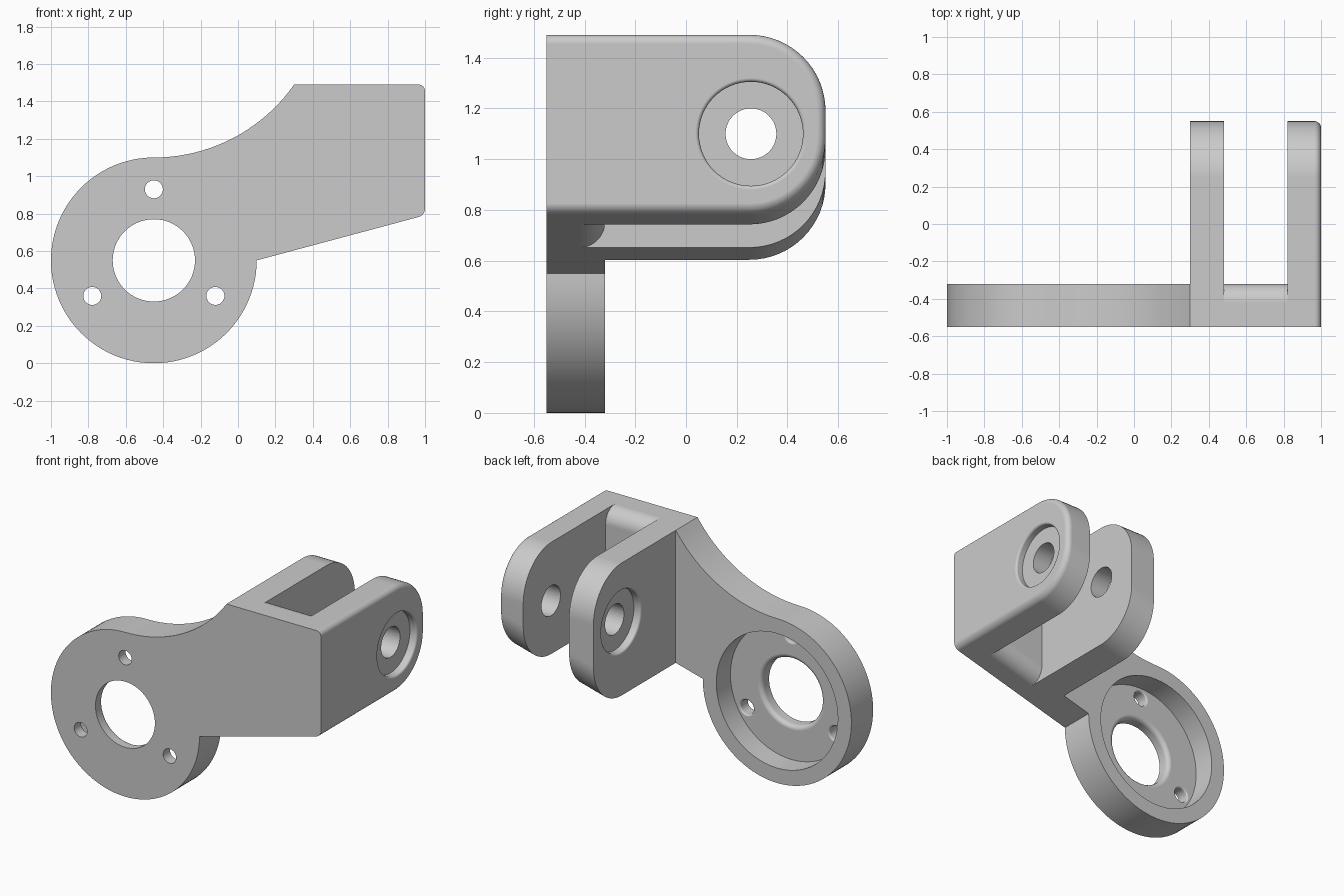
import bpy, bmesh
from math import sin, cos, tan, pi, asin, radians
from mathutils import Vector

cube = bpy.data.objects.get("Cube")
if cube:
    bpy.data.objects.remove(cube, do_unlink=True)

# Main dimensions
FRONT, BACK, TOP = -0.55, -0.32, 1.49
DISC_X, DISC_Z, DISC_R = -0.45, 0.55, 0.55
ARM_L, GAP_L, GAP_R, ARM_R = 0.30, 0.48, 0.82, 1.0
FLOOR = -0.47
EDGE = 0.035


def underside(x):
    return DISC_Z + (x - DISC_X - DISC_R) * tan(radians(15))


def spread(a, b, n):
    return [a + (b - a) * i / n for i in range(n + 1)]


def loft(name, sections):
    """Capped solid through sections that have equal point counts."""
    bm = bmesh.new()
    rings = [[bm.verts.new(p) for p in s] for s in sections]
    for a, b in zip(rings, rings[1:]):
        for i in range(len(a)):
            j = (i + 1) % len(a)
            bm.faces.new((a[i], a[j], b[j], b[i]))
    bm.faces.new(rings[0])
    bm.faces.new(rings[-1])
    bmesh.ops.recalc_face_normals(bm, faces=bm.faces)
    mesh = bpy.data.meshes.new(name)
    bm.to_mesh(mesh)
    bm.free()
    ob = bpy.data.objects.new(name, mesh)
    bpy.context.collection.objects.link(ob)
    return ob


def side_section(x, end, radius, inset=0.0):
    """Side outline with a square front and two rounded back corners."""
    low = underside(x)
    pts = [(x, FRONT, TOP - inset)]
    for cz, a, b in ((TOP - radius, pi / 2, 0), (low + radius, 0, -pi / 2)):
        for t in spread(a, b, 16):
            r = radius - inset
            pts.append((x, end - radius + r * cos(t), cz + r * sin(t)))
    return pts + [(x, FRONT, low + inset)]


def lathe(name, profile, origin, axis):
    """Solid of revolution from (radius, distance along axis) pairs."""
    turn = Vector((0, 0, 1)).rotation_difference(Vector(axis))
    rings = []
    for r, d in profile:
        rings.append([Vector(origin) + turn @ Vector(
            (r * cos(2 * pi * i / 64), r * sin(2 * pi * i / 64), d)) for i in range(64)])
    return loft(name, rings)


def rim(r, f):
    """Rounded hole mouth that ends flush with distance zero."""
    return [(r + f - f * cos(t), f * sin(t) - f) for t in spread(0, pi / 2, 5)]


def combine(target, other, operation):
    mod = target.modifiers.new(operation, 'BOOLEAN')
    mod.object, mod.operation, mod.solver = other, operation, 'EXACT'
    bpy.context.view_layer.objects.active = target
    bpy.ops.object.modifier_apply(modifier=mod.name)
    bpy.data.objects.remove(other, do_unlink=True)


# Mounting plate: disc with a concave neck that rises to the fork
outline = [(ARM_L, TOP), (ARM_L, underside(ARM_L))]
outline += [(DISC_X + DISC_R * cos(t), DISC_Z + DISC_R * sin(t))
            for t in spread(0, -1.5 * pi, 72)]
run, rise = ARM_L - DISC_X, TOP - DISC_Z - DISC_R
sweep = (run * run + rise * rise) / (2 * rise)
outline += [(DISC_X + sweep * sin(t), DISC_Z + DISC_R + sweep * (1 - cos(t)))
            for t in spread(0, asin(run / sweep), 20)[1:-1]]
body = loft("fork_bracket", [[(x, y, z) for x, z in outline] for y in (FRONT, BACK)])

# Fork: inner arm, rounded bridge, outer arm with softened outer edge
inner_arm = loft("inner_arm", [side_section(x, 0.55, 0.3) for x in (ARM_L, GAP_L)])
bridge = loft("bridge", [side_section(x, BACK, 0.1) for x in (GAP_L, GAP_R)])
outer_sections = [side_section(GAP_R, 0.55, 0.3)]
for t in spread(0, pi / 2, 6):
    outer_sections.append(side_section(ARM_R - EDGE + EDGE * sin(t), 0.55, 0.3,
                                       EDGE * (1 - cos(t))))
outer_arm = loft("outer_arm", outer_sections)
for part in (inner_arm, bridge, outer_arm):
    combine(body, part, 'UNION')

# Round pocket in the back of the disc, with the central opening
pocket = [(0.22, -0.3)] + rim(0.22, 0.03) + [(0.45, 0), (0.45, 0.3)]
combine(body, lathe("pocket_cutter", pocket, (DISC_X, FLOOR, DISC_Z), (0, 1, 0)), 'DIFFERENCE')

# Three screw holes around the opening
for k in range(3):
    a = pi / 2 + k * 2 * pi / 3
    spot = (DISC_X + 0.38 * cos(a), FLOOR, DISC_Z + 0.38 * sin(a))
    hole = [(0.048, -0.3)] + rim(0.048, 0.012) + [(0.06, 0.07)]
    combine(body, lathe("screw_cutter", hole, spot, (0, 1, 0)), 'DIFFERENCE')

# Counterbored pivot holes on the outside of both arms
bore = [(0.1, -0.25), (0.1, -0.05), (0.205, -0.05)] + rim(0.205, 0.015) + [(0.22, 0.1)]
for x, side in ((ARM_L, -1), (ARM_R, 1)):
    combine(body, lathe("pivot_cutter", bore, (x, 0.256, 1.1), (side, 0, 0)), 'DIFFERENCE')

# Merge flat regions left by the joins
bm = bmesh.new()
bm.from_mesh(body.data)
bmesh.ops.remove_doubles(bm, verts=bm.verts, dist=0.00002)
bmesh.ops.dissolve_limit(bm, angle_limit=0.002, verts=bm.verts, edges=bm.edges)
bm.to_mesh(body.data)
bm.free()

# Material and shading
grey = bpy.data.materials.new("light_grey")
grey.use_nodes = True
grey.diffuse_color = (0.6, 0.6, 0.6, 1)
grey.node_tree.nodes["Principled BSDF"].inputs["Base Color"].default_value = (0.6, 0.6, 0.6, 1)
body.data.materials.clear()
body.data.materials.append(grey)
for face in body.data.polygons:
    face.material_index = 0

bpy.ops.object.select_all(action='DESELECT')
body.select_set(True)
bpy.context.view_layer.objects.active = body
bpy.ops.object.shade_smooth_by_angle(angle=radians(30))
weighted = body.modifiers.new("flat_face_normals", 'WEIGHTED_NORMAL')
weighted.keep_sharp = True
